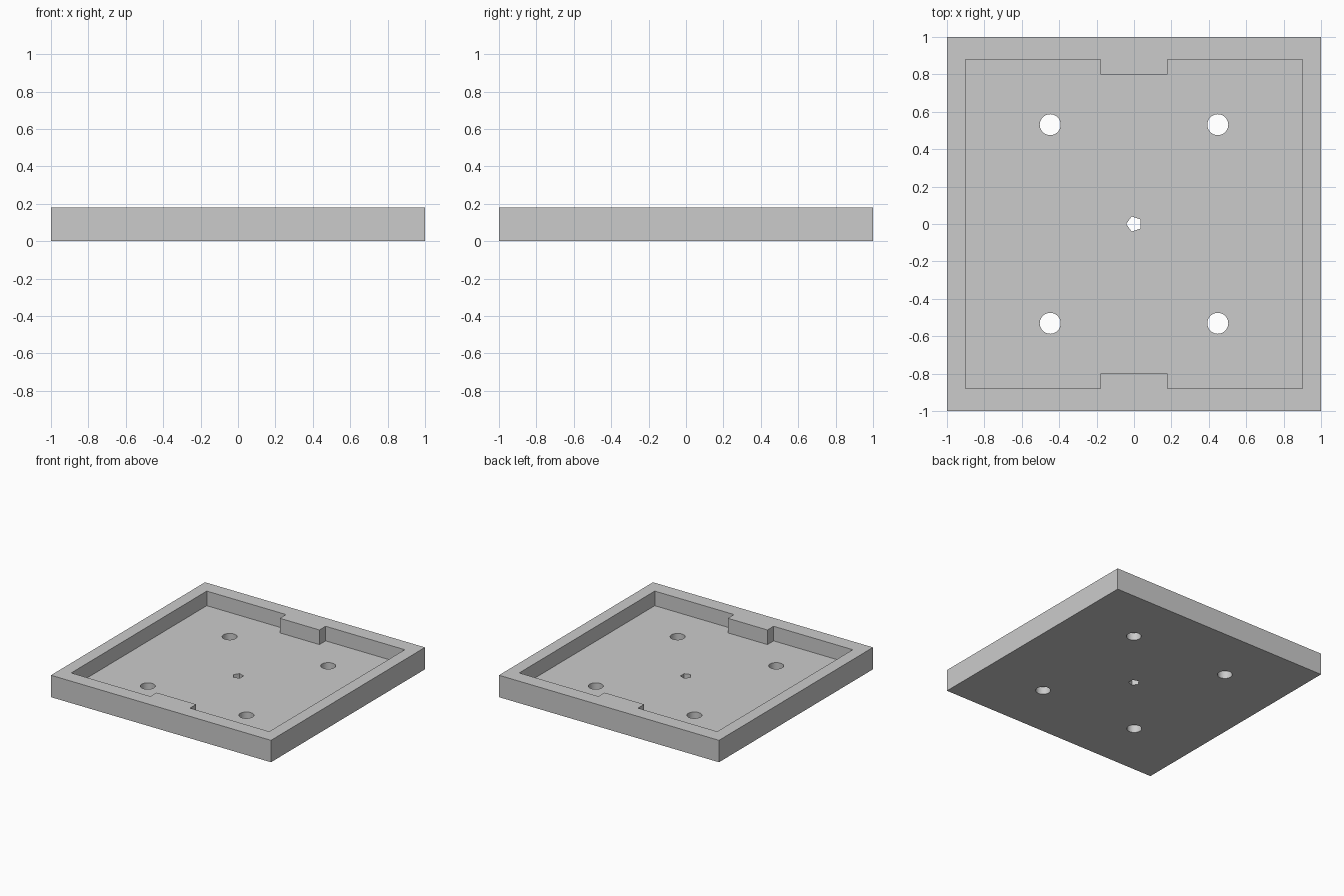
import bpy
import bmesh
from math import pi, cos, sin

cube = bpy.data.objects.get("Cube")
if cube:
    bpy.data.objects.remove(cube, do_unlink=True)

HEIGHT, FLOOR = 0.18, 0.06

grey = bpy.data.materials.new("light_grey")
grey.use_nodes = True
grey.diffuse_color = (0.6, 0.6, 0.6, 1)
grey.node_tree.nodes["Principled BSDF"].inputs["Base Color"].default_value = (0.6, 0.6, 0.6, 1)


def prism(name, outline, z0, z1):
    """Extrude a closed outline from z0 up to z1."""
    bm = bmesh.new()
    base = bm.faces.new([bm.verts.new((x, y, z0)) for x, y in outline])
    top = bmesh.ops.extrude_face_region(bm, geom=[base])["geom"]
    bmesh.ops.translate(bm, vec=(0, 0, z1 - z0),
                        verts=[v for v in top if isinstance(v, bmesh.types.BMVert)])
    bmesh.ops.recalc_face_normals(bm, faces=bm.faces)
    mesh = bpy.data.meshes.new(name)
    bm.to_mesh(mesh)
    bm.free()
    mesh.materials.append(grey)
    obj = bpy.data.objects.new(name, mesh)
    bpy.context.collection.objects.link(obj)
    return obj


def ring(x, y, radius, sides):
    """Regular polygon with its first corner towards -x."""
    angles = [pi + 2 * pi * i / sides for i in range(sides)]
    return [(x + radius * cos(a), y + radius * sin(a)) for a in angles]


# Square tray block
tray = prism("tray", [(-1, -1), (1, -1), (1, 1), (-1, 1)], 0, HEIGHT)

# Pocket outline, narrowed by a tab at front and back
half = [(0.9, 0.88), (0.18, 0.88), (0.18, 0.8)]
back = half + [(-x, y) for x, y in reversed(half)]
pocket = back + [(-x, -y) for x, y in back]
cutters = [prism("pocket_cutter", pocket, FLOOR, HEIGHT + 0.1)]

# Four screw holes and a five-sided centre hole
for x in (-0.448, 0.448):
    for y in (-0.531, 0.531):
        cutters.append(prism("screw_hole_cutter", ring(x, y, 0.056, 32), -0.1, HEIGHT))
cutters.append(prism("centre_hole_cutter", ring(0, 0, 0.042, 5), -0.1, HEIGHT))

bpy.context.view_layer.objects.active = tray
for cutter in cutters:
    cut = tray.modifiers.new("cut", "BOOLEAN")
    cut.operation = "DIFFERENCE"
    cut.solver = "EXACT"
    cut.object = cutter
    bpy.ops.object.modifier_apply(modifier=cut.name)
    bpy.data.objects.remove(cutter, do_unlink=True)

# Smooth hole walls, crisp edges elsewhere
bpy.ops.object.select_all(action="DESELECT")
tray.select_set(True)
bpy.ops.object.shade_smooth_by_angle(angle=pi / 6)
